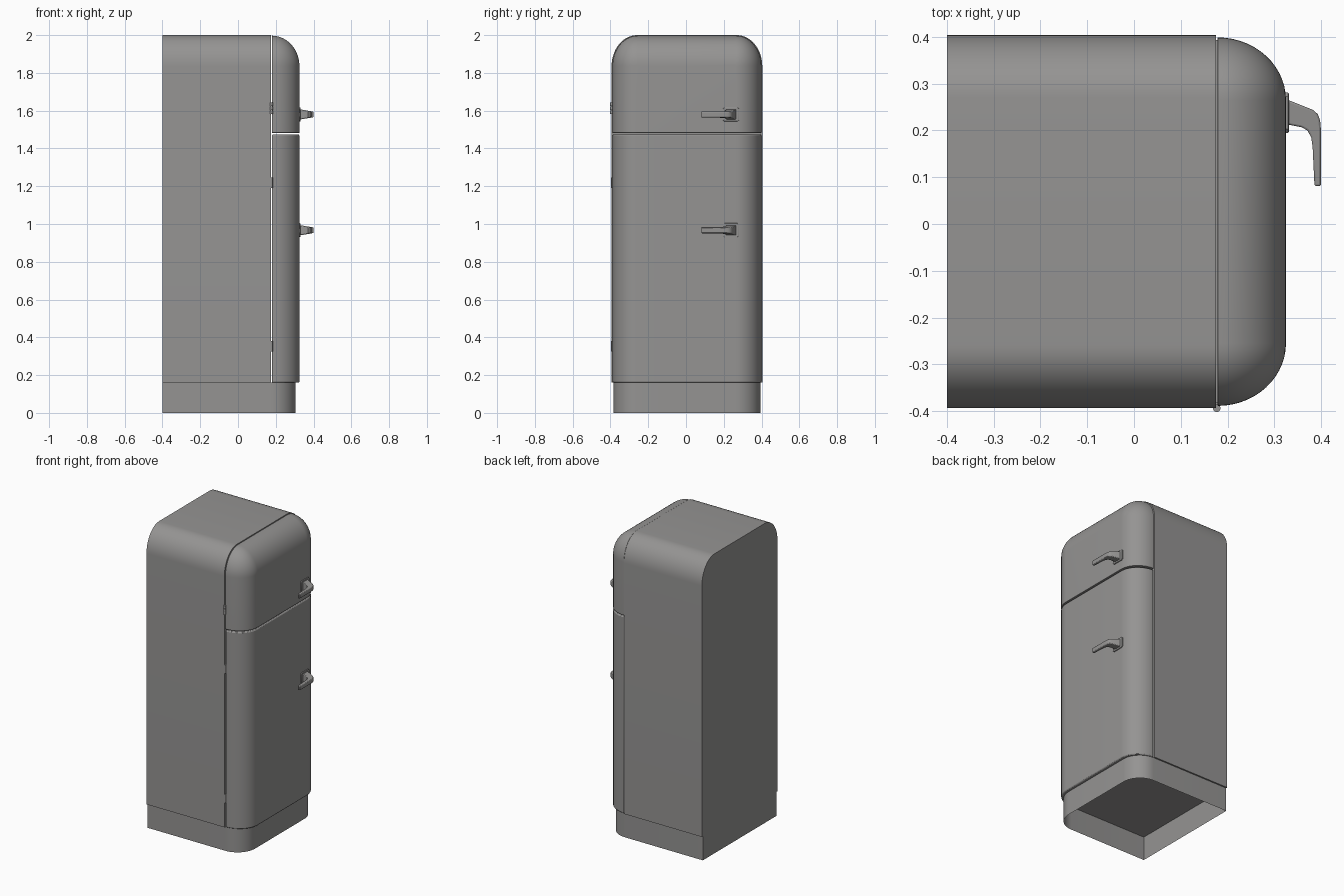
import bpy, bmesh, math

if "Cube" in bpy.data.objects:
    bpy.data.objects.remove(bpy.data.objects["Cube"])

CY = 0.005            # the cabinet sits slightly off centre because of the hinges
SEG = 14              # steps in each rounded corner

paint = bpy.data.materials.new("warm grey")
paint.diffuse_color = (0.30, 0.295, 0.29, 1)
paint.use_nodes = True
paint.node_tree.nodes["Principled BSDF"].inputs["Base Color"].default_value = paint.diffuse_color


def arc(n=SEG):
    return [math.pi / 2 * i / n for i in range(n + 1)]


def finish(name, bm, bevel=0.0, fix_normals=True):
    bmesh.ops.remove_doubles(bm, verts=bm.verts, dist=1e-5)
    if fix_normals:
        bmesh.ops.recalc_face_normals(bm, faces=bm.faces)
    me = bpy.data.meshes.new(name)
    bm.to_mesh(me)
    bm.free()
    me.materials.append(paint)
    ob = bpy.data.objects.new(name, me)
    bpy.context.collection.objects.link(ob)
    bpy.ops.object.select_all(action='DESELECT')
    ob.select_set(True)
    bpy.context.view_layer.objects.active = ob
    bpy.ops.object.shade_smooth_by_angle(angle=math.radians(32))
    if bevel:
        m = ob.modifiers.new("soft edges", 'BEVEL')
        m.width, m.segments, m.limit_method = bevel, 2, 'ANGLE'
        m.angle_limit = math.radians(50)
    return ob


def loft(name, rings, bevel=0.0, start_cap=True, end_cap=True):
    """Skin closed rings of points one after another, with optional caps."""
    bm = bmesh.new()
    loops = [[bm.verts.new(p) for p in r] for r in rings]
    n = len(loops[0])
    for a, b in zip(loops, loops[1:]):
        for i in range(n):
            j = (i + 1) % n
            bm.faces.new((a[i], a[j], b[j], b[i]))
    if start_cap:
        bm.faces.new(loops[0][::-1])
    if end_cap:
        bm.faces.new(loops[-1])
    return finish(name, bm, bevel)


def arch(x, core, ry, rz, z0, z_shoulder):
    """Arch outline: straight sides, rounded shoulders, flat top."""
    right = [(core + ry * math.cos(t), z_shoulder + rz * math.sin(t)) for t in arc()]
    pts = [(core + ry, z0)] + right + [(-y, z) for y, z in right[::-1]] + [(-core - ry, z0)]
    return [(x, CY + y, z) for y, z in pts]


def plan(z, xb, xf, half, rx, ry):
    """Floor plan outline: square at the back, rounded at the front."""
    side = [(xf - rx + rx * math.sin(t), half - ry + ry * math.cos(t)) for t in arc()]
    pts = [(xb, half)] + side + [(x, -y) for x, y in side[::-1]] + [(xb, -half)]
    return [(x, CY + y, z) for x, y in pts]


# Cabinet body
loft("cabinet", [arch(x, 0.264, 0.135, 0.165, 0.16, 1.835) for x in (-0.4, 0.175)])

# Upper door, domed towards the front
rings = [arch(0.179 + 0.146 * math.sin(t), 0.26, 0.134 * math.cos(t) + 1e-7,
              0.16 * math.cos(t) + 1e-7, 1.483, 1.837) for t in arc()]
loft("freezer_door", rings, 0.006)

# Lower door
loft("main_door", [plan(z, 0.179, 0.325, 0.394, 0.146, 0.134) for z in (0.16, 1.474)], 0.006)

# Plinth, open underneath
loft("plinth", [plan(z, -0.4, 0.305, 0.389, 0.13, 0.13) for z in (0, 0.16)], start_cap=False)

# Door handles: mounting plate and bent lever that gets thinner outwards
LEVER = [(0.328, 0.266), (0.383, 0.244), (0.393, 0.235), (0.398, 0.222), (0.4, 0.2),
         (0.4, 0.081), (0.386, 0.081), (0.382, 0.165), (0.379, 0.185), (0.371, 0.2),
         (0.358, 0.207), (0.328, 0.213)]


def lever_ring(zc, side):
    return [(x, y, zc + side * (0.027 - (x - 0.328) * 0.17)) for x, y in LEVER]


for label, zc in (("freezer", 1.58), ("main", 0.967)):
    loft(label + "_handle", [lever_ring(zc, -1), lever_ring(zc, 1)], 0.004)
    plate = []
    for x in (0.322, 0.331):
        plate.append([(x, 0.238 + 0.043 * sy * a, zc + 0.037 * sz * b)
                      for sy, sz, a, b in ((1, 1, 1, .8), (1, 1, .8, 1), (-1, 1, .8, 1), (-1, 1, 1, .8),
                                           (-1, -1, 1, .8), (-1, -1, .8, 1), (1, -1, .8, 1), (1, -1, 1, .8))])
    loft(label + "_handle_plate", plate, 0.002)


# Hinge pins along the seam
def pin(name, y, r, z0, z1):
    rings = [[(0.177 + r * math.cos(k * math.pi / 8), y + r * math.sin(k * math.pi / 8), z)
              for k in range(16)] for z in (z0, z1)]
    loft(name, rings)


for i, z0 in enumerate((1.582, 1.603, 1.624)):
    pin("upper_hinge_%d" % (i + 1), -0.394, 0.008, z0, z0 + 0.019)
pin("middle_hinge", -0.389, 0.007, 1.19, 1.245)
pin("lower_hinge", -0.389, 0.007, 0.325, 0.38)
